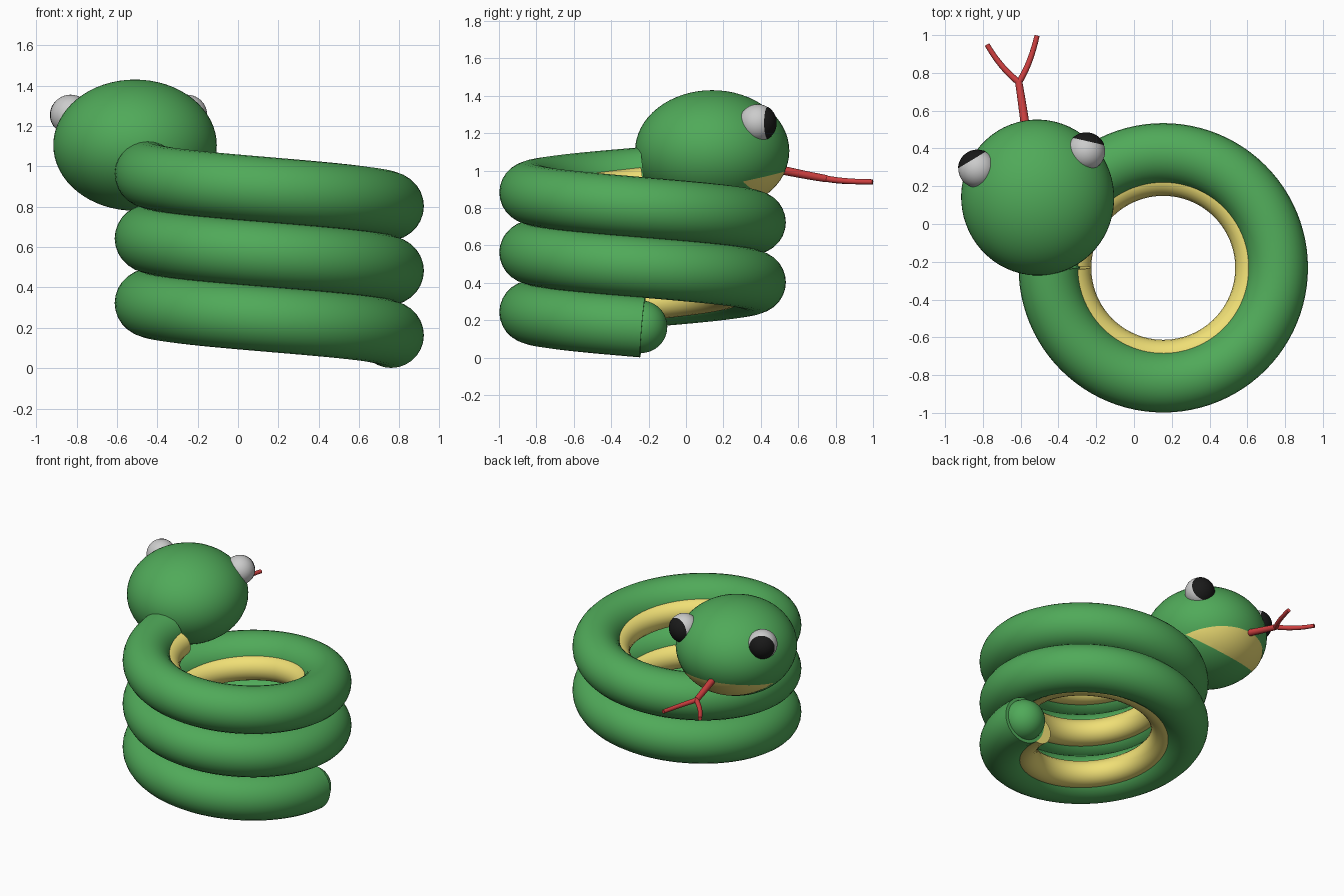
import bpy, bmesh
from math import sin, cos, pi, radians
from mathutils import Vector, Matrix

if "Cube" in bpy.data.objects:
    bpy.data.objects.remove(bpy.data.objects["Cube"])


def material(name, rgb):
    m = bpy.data.materials.new(name)
    m.diffuse_color = (*rgb, 1)
    m.use_nodes = True
    m.node_tree.nodes["Principled BSDF"].inputs["Base Color"].default_value = m.diffuse_color
    return m


GREEN = material("green", (0.08, 0.40, 0.10))
YELLOW = material("yellow", (0.87, 0.74, 0.18))
RED = material("red", (0.62, 0.05, 0.05))
BLACK = material("black", (0.01, 0.01, 0.01))


def tube(name, points, radius, mat, taper=1.0, sides=8):
    """Round tube along a path, thinning towards its end."""
    cu = bpy.data.curves.new(name, 'CURVE')
    cu.dimensions = '3D'
    cu.twist_mode = 'Z_UP'
    cu.bevel_depth = radius
    cu.bevel_resolution = sides
    cu.use_fill_caps = True
    sp = cu.splines.new('POLY')
    sp.points.add(len(points) - 1)
    for i, (p, q) in enumerate(zip(sp.points, points)):
        p.co = (*q, 1)
        p.radius = 1 + (taper - 1) * i / (len(points) - 1)
    cu.materials.append(mat)
    ob = bpy.data.objects.new(name, cu)
    bpy.context.collection.objects.link(ob)
    return ob


def ball(name, matrix, mat=None, cuts=()):
    """Unit sphere, optionally cut by planes (point, normal), then transformed."""
    bm = bmesh.new()
    bmesh.ops.create_uvsphere(bm, u_segments=64, v_segments=32, radius=1)
    for co, no in cuts:
        bmesh.ops.bisect_plane(bm, geom=bm.verts[:] + bm.edges[:] + bm.faces[:],
                               plane_co=co, plane_no=no, clear_outer=True)
    bm.transform(matrix)
    for f in bm.faces:
        f.smooth = True
    me = bpy.data.meshes.new(name)
    bm.to_mesh(me)
    bm.free()
    if mat:
        me.materials.append(mat)
    ob = bpy.data.objects.new(name, me)
    bpy.context.collection.objects.link(ob)
    return ob


def move(*v):
    return Matrix.Translation(v)


# Coiled body: two and a half clockwise turns, with a belly tube on the inside
def helix(radius, z0, turns=2.5, pitch=0.32, steps=240):
    return [(0.155 + radius * cos(2 * pi * turns * i / steps),
             -0.232 - radius * sin(2 * pi * turns * i / steps),
             z0 + pitch * turns * i / steps) for i in range(steps + 1)]


tube("body", helix(0.604, 0.163), 0.162, GREEN, sides=12)
tube("belly", helix(0.472, 0.129), 0.091, YELLOW)
ball("tail_tip", move(0.759, -0.24, 0.165) @ Matrix.Scale(0.14, 4), GREEN)

# Head, turned slightly to the left of +y
HEAD = move(-0.51, 0.14, 1.105) @ Matrix.Rotation(radians(9), 4, 'Z')
SIZE = Matrix.Diagonal((0.405, 0.413, 0.325, 1))
ball("head", HEAD @ SIZE, GREEN)

# Chin: thin shell wedge over the lower front of the head
tip = Vector((0, 0.27, -0.5))
ball("chin", HEAD @ SIZE @ Matrix.Scale(1.006, 4), YELLOW,
     cuts=[(tip, (0, -0.177, 0.677)), (tip, (0, -0.3, -0.335))])

# Eyes with pupil caps looking forward and outward
for side, label in ((-1, "left"), (1, "right")):
    eye = (HEAD @ move(side * 0.292, 0.2, 0.15)
           @ Matrix.Rotation(-side * radians(22), 4, 'Z'))
    ball(label + "_eye", eye @ Matrix.Scale(0.1, 4))
    ball(label + "_pupil", eye @ Matrix.Scale(0.102, 4), BLACK,
         cuts=[((0, 0.54, 0), (0, -1, 0))])


# Forked tongue
def bend(a, b, c, n=12):
    a, b, c = Vector(a), Vector(b), Vector(c)
    return [a * (1 - t) ** 2 + b * 2 * t * (1 - t) + c * t * t
            for t in (i / n for i in range(n + 1))]


fork = (-0.61, 0.75, 0.957)
tube("tongue", bend((-0.57, 0.48, 1.01), (-0.592, 0.64, 0.975), fork), 0.024, RED, 0.8)
tube("tongue_left", bend(fork, (-0.71, 0.83, 0.94), (-0.778, 0.95, 0.941)), 0.017, RED, 0.8)
tube("tongue_right", bend(fork, (-0.55, 0.84, 0.94), (-0.513, 0.998, 0.94)), 0.017, RED, 0.8)
